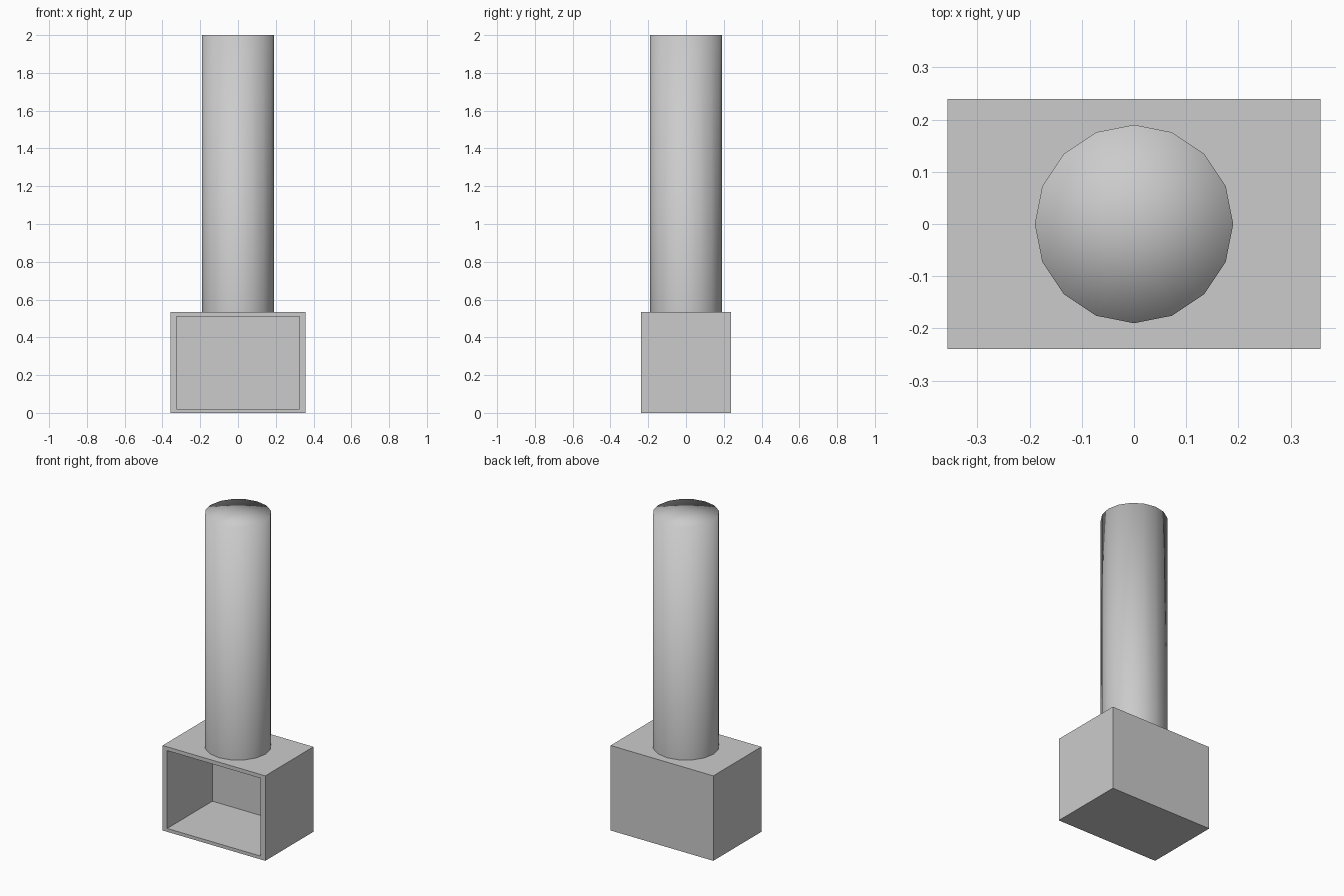
import bpy, bmesh
from mathutils import Matrix, Vector

if "Cube" in bpy.data.objects:
    bpy.data.objects.remove(bpy.data.objects["Cube"])

W, D, H = 0.714, 0.478, 0.534
CHIMNEY_R, TOP = 0.19, 2.0


def finish(bm, name):
    bmesh.ops.recalc_face_normals(bm, faces=bm.faces)
    mesh = bpy.data.meshes.new(name)
    bm.to_mesh(mesh)
    bm.free()
    obj = bpy.data.objects.new(name, mesh)
    bpy.context.collection.objects.link(obj)
    return obj


# Firebox: block with an inset frame and a recess open to the front
bm = bmesh.new()
bmesh.ops.create_cube(bm, size=1, matrix=Matrix.Translation((0, 0, H / 2)) @ Matrix.Diagonal((W, D, H, 1)))
bm.normal_update()
front = min(bm.faces, key=lambda f: f.calc_center_median().y)
bmesh.ops.inset_region(bm, faces=[front], thickness=0.02, use_even_offset=True)
for v in front.verts:
    v.co.x = 0.325 if v.co.x > 0 else -0.325
    v.co.z = 0.51 if v.co.z > H / 2 else 0.021
recess = bmesh.ops.extrude_discrete_faces(bm, faces=[front])["faces"][0]
bmesh.ops.translate(bm, verts=recess.verts, vec=Vector((0, 0.449, 0)))
finish(bm, "firebox")

# Chimney: smooth 16-sided column with a fan cap sharing the rim normals
bm = bmesh.new()
bmesh.ops.create_cone(bm, cap_ends=True, cap_tris=True, segments=16,
                      radius1=CHIMNEY_R, radius2=CHIMNEY_R, depth=TOP - H,
                      matrix=Matrix.Translation((0, 0, (TOP + H) / 2)))
bm.normal_update()
# The lower end sits on the firebox, so its hidden cap is removed
bmesh.ops.delete(bm, geom=[f for f in bm.faces if f.normal.z < -0.5], context='FACES')
for f in bm.faces:
    f.smooth = True
finish(bm, "chimney")
